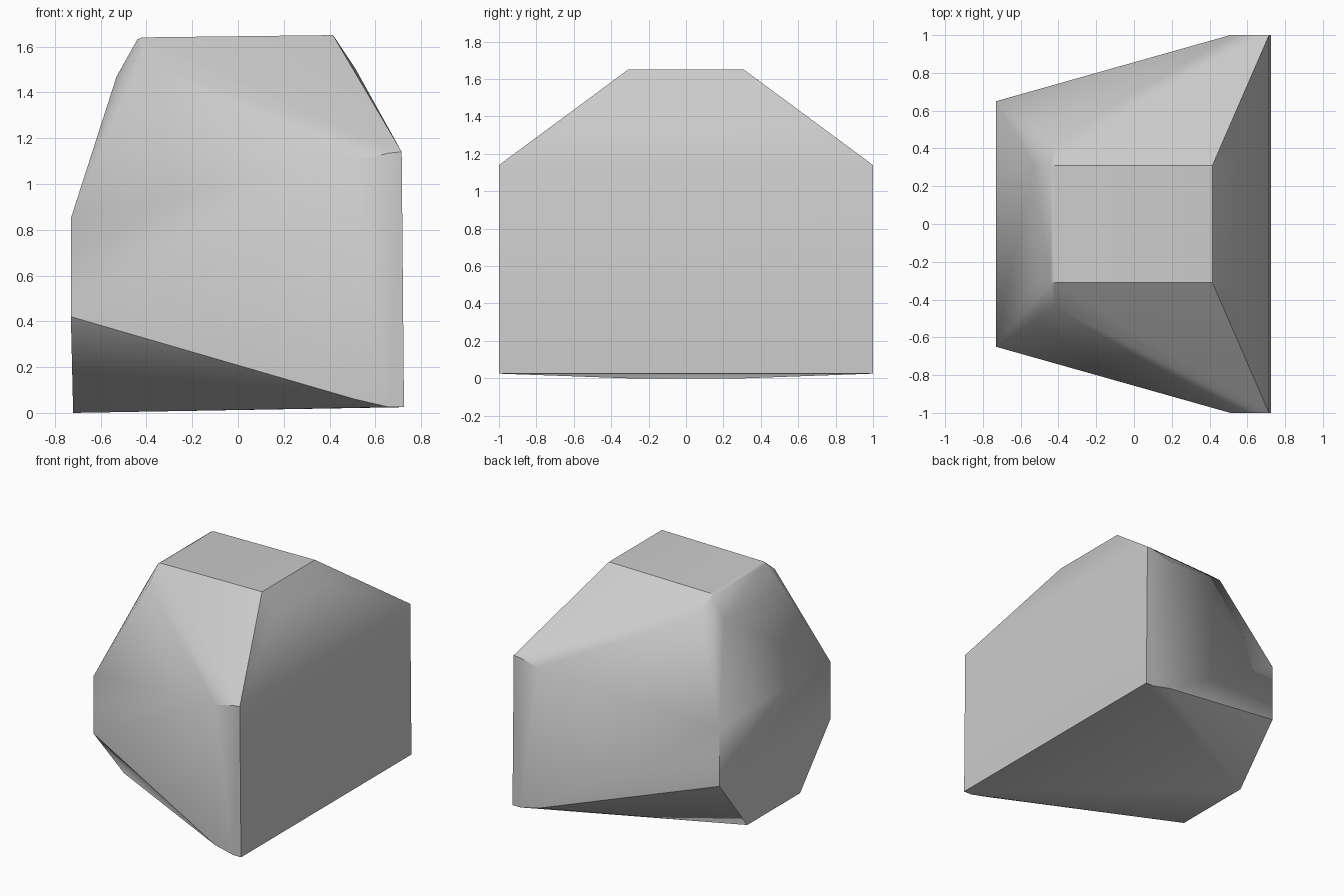
import bpy
import bmesh
import math

if "Cube" in bpy.data.objects:
    bpy.data.objects.remove(bpy.data.objects["Cube"], do_unlink=True)

# Stone colour
stone = bpy.data.materials.new("stone_grey")
stone.use_nodes = True
colour = (0.6, 0.6, 0.6, 1)
stone.diffuse_color = colour
stone.node_tree.nodes["Principled BSDF"].inputs["Base Color"].default_value = colour

# Corners of one half, mirrored across y
top = [(-0.42, 0.31, 1.64), (0.415, 0.31, 1.65)]
left_shoulder = [(-0.44, 0.31, 1.63), (-0.53, 0.31, 1.47), (-0.42, 0.44, 1.535)]
left_wall = [(-0.73, 0.65, 0.85), (-0.73, 0.65, 0.42), (-0.72, 0.31, 0)]
right_wall = [(0.515, 0.31, 1.5), (0.715, 1, 1.14), (0.725, 1, 0.025)]
corner_strip = [(0.51, 1, 1.10), (0.51, 1, 0.06), (0.66, 1, 1.135), (0.66, 1, 0.025)]

# Convex boulder wrapped around the corners
bm = bmesh.new()
for x, y, z in top + left_shoulder + left_wall + right_wall + corner_strip:
    for side in (-1, 1):
        bm.verts.new((x, y * side, z))
hull = bmesh.ops.convex_hull(bm, input=bm.verts)
loose = [v for v in bm.verts if not v.link_faces]
bmesh.ops.delete(bm, geom=loose, context='VERTS')
bmesh.ops.dissolve_limit(bm, angle_limit=math.radians(1),
                         verts=bm.verts, edges=bm.edges)
bmesh.ops.recalc_face_normals(bm, faces=bm.faces)

mesh = bpy.data.meshes.new("boulder")
bm.to_mesh(mesh)
bm.free()
boulder = bpy.data.objects.new("boulder", mesh)
bpy.context.collection.objects.link(boulder)
mesh.materials.append(stone)

# Soft shallow edges, crisp steep ones
bpy.ops.object.select_all(action='DESELECT')
boulder.select_set(True)
bpy.context.view_layer.objects.active = boulder
bpy.ops.object.shade_smooth_by_angle(angle=math.radians(35))
